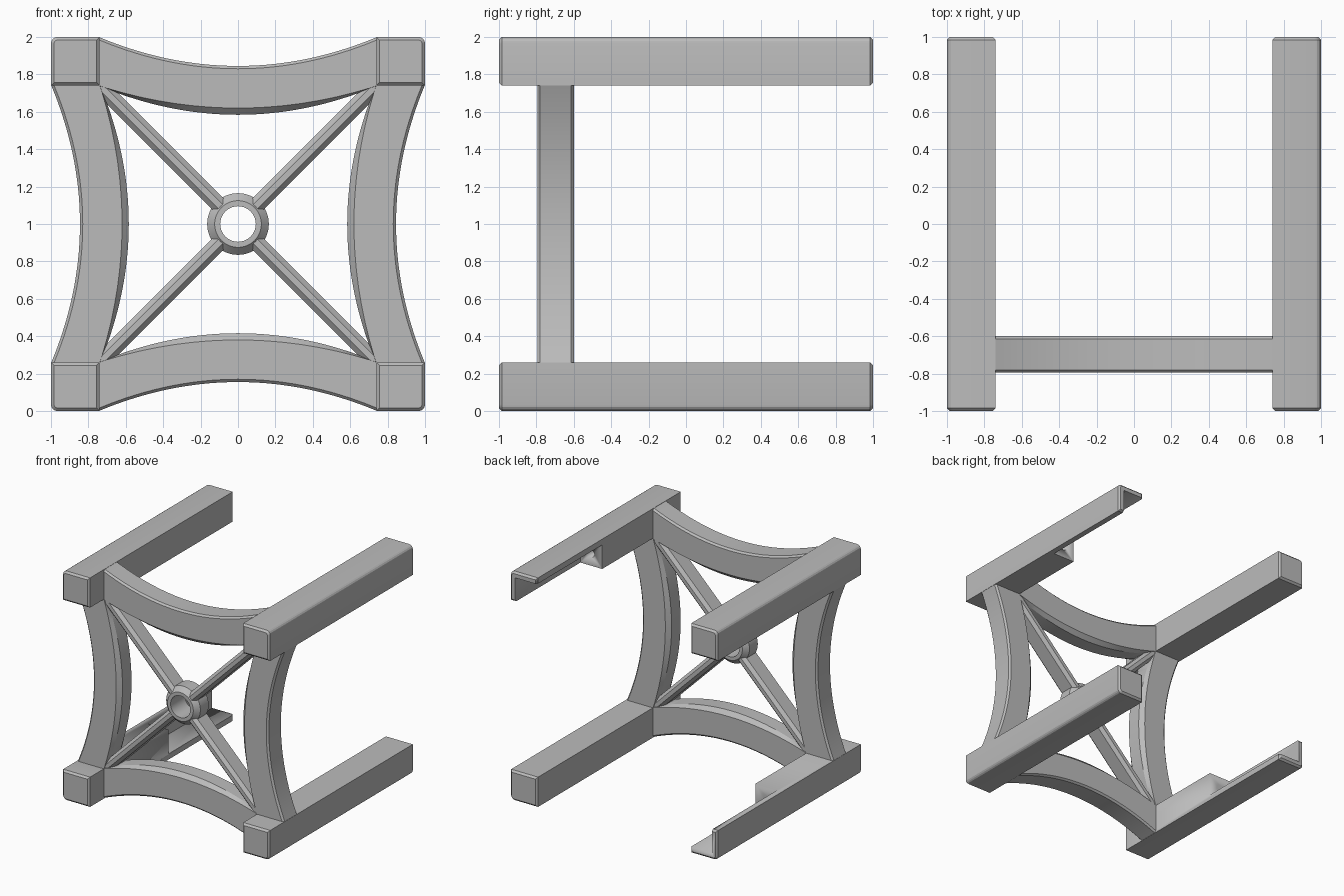
import bpy, bmesh, math
from mathutils import Matrix, Vector

cube = bpy.data.objects.get("Cube")
if cube:
    bpy.data.objects.remove(cube, do_unlink=True)

grey = bpy.data.materials.new("plain_grey")
grey.use_nodes = True
grey.diffuse_color = (0.5, 0.5, 0.5, 1)
grey.node_tree.nodes["Principled BSDF"].inputs["Base Color"].default_value = (0.5, 0.5, 0.5, 1)

FRONT, BACK = -0.795, -0.6     # depth of the end frame
INNER = 0.74                   # inner side of the posts
MID = (FRONT + BACK) / 2


def finish(bm, name):
    """Turn a bmesh into a grey object with sharp edges kept."""
    bmesh.ops.recalc_face_normals(bm, faces=bm.faces)
    mesh = bpy.data.meshes.new(name)
    bm.to_mesh(mesh)
    bm.free()
    obj = bpy.data.objects.new(name, mesh)
    bpy.context.collection.objects.link(obj)
    mesh.materials.append(grey)
    bpy.ops.object.select_all(action='DESELECT')
    obj.select_set(True)
    bpy.context.view_layer.objects.active = obj
    bpy.ops.object.shade_smooth_by_angle(angle=math.radians(20))
    return obj


def loft(sections, closed=False):
    """Skin a row of equal cross-sections, capping the ends unless closed."""
    bm = bmesh.new()
    rings = [[bm.verts.new(p) for p in s] for s in sections]
    pairs = list(zip(rings, rings[1:]))
    if closed:
        pairs.append((rings[-1], rings[0]))
    else:
        bm.faces.new(rings[0])
        bm.faces.new(rings[-1])
    for a, b in pairs:
        for i in range(len(a)):
            j = (i + 1) % len(a)
            bm.faces.new((a[i], a[j], b[j], b[i]))
    return bm


def box(bm, lo, hi):
    lo, hi = Vector(lo), Vector(hi)
    m = Matrix.Translation((lo + hi) / 2) @ Matrix.Diagonal((*(hi - lo), 1))
    return bmesh.ops.create_cube(bm, size=1, matrix=m)["verts"]


def cutter(bm, name):
    obj = finish(bm, name)
    obj.hide_render = True
    obj.hide_set(True)
    return obj


# Corner posts: solid at the front, an open angle section at the back
def post(name, sx, sz):
    bm = bmesh.new()
    box(bm, (INNER, -1, INNER), (1, 1, 1))
    outer = [e for e in bm.edges if all(v.co.x > 0.9 and v.co.z > 0.9 for v in e.verts)]
    bmesh.ops.bevel(bm, geom=outer, offset=0.035, segments=4, profile=0.5, affect='EDGES')
    ends = [e for e in bm.edges if abs(e.verts[0].co.y - e.verts[1].co.y) < 0.1]
    bmesh.ops.bevel(bm, geom=ends, offset=0.016, segments=1, affect='EDGES')
    place = Matrix.Translation((0, 0, 1)) @ Matrix.Diagonal((sx, 1, sz, 1))
    notch = bmesh.new()
    box(notch, (0.6, 0.1, 0.6), (0.95, 1.2, 0.95))
    hole = bmesh.new()
    bmesh.ops.create_cone(hole, cap_ends=True, segments=20, radius1=0.03, radius2=0.03, depth=0.3,
                          matrix=Matrix.Translation((0.845, 0.1, 0.845)) @ Matrix.Rotation(math.pi / 2, 4, 'X'))
    for b in (bm, notch, hole):
        b.transform(place)
    obj = finish(bm, name)
    for b, label in ((notch, "_notch_cutter"), (hole, "_hole_cutter")):
        mod = obj.modifiers.new(label, 'BOOLEAN')
        mod.solver = 'EXACT'
        tool = cutter(b, name + label)
        mod.object = tool
        bpy.context.view_layer.objects.active = obj
        bpy.ops.object.modifier_apply(modifier=mod.name)
        bpy.data.objects.remove(tool, do_unlink=True)


for sx, side in ((1, "left"), (-1, "right")):
    for sz, level in ((1, "upper"), (-1, "lower")):
        post(f"{level}_{side}_post", sx, sz)


# Curved beams between the posts, bowed towards the middle
def beam_section(t):
    bow = 1 - t * t
    top = 1 - 0.155 * bow
    low = INNER - 0.12 * bow
    ridge = INNER - 0.155 * bow - 0.001
    c, d = 0.015, 0.035
    profile = ((FRONT, top - c), (FRONT + c, top), (BACK - c, top), (BACK, top - c),
               (BACK, low), (BACK - d, ridge), (FRONT + d, ridge), (FRONT, low))
    return [(t * (INNER + 0.005), y, z) for y, z in profile]


for i, name in enumerate(("upper_beam", "right_beam", "lower_beam", "left_beam")):
    bm = loft([beam_section(k / 20 - 1) for k in range(41)])
    bm.transform(Matrix.Translation((0, 0, 1)) @ Matrix.Rotation(-i * math.pi / 2, 4, 'Y'))
    finish(bm, name)

# Diagonal spokes with chamfered edges
half, flat, depth = 0.042, 0.016, 0.09
spoke = [(sx * x, MID + sy * y) for sx, sy, pts in
         ((1, 1, ((half, depth - 0.026), (flat, depth))), (-1, 1, ((flat, depth), (half, depth - 0.026))),
          (-1, -1, ((half, depth - 0.026), (flat, depth))), (1, -1, ((flat, depth), (half, depth - 0.026))))
         for x, y in pts]
for i, name in enumerate(("upper_left", "lower_left", "lower_right", "upper_right")):
    bm = loft([[(x, y, r) for x, y in spoke] for r in (0.115, INNER * math.sqrt(2) + 0.02)])
    bm.transform(Matrix.Translation((0, 0, 1)) @ Matrix.Rotation(math.pi / 4 + i * math.pi / 2, 4, 'Y'))
    finish(bm, name + "_spoke")

# Central hub ring
hub = ((0.095, FRONT), (0.125, FRONT), (0.165, FRONT + 0.04),
       (0.165, BACK - 0.04), (0.125, BACK), (0.095, BACK))
turns = [k * math.tau / 48 for k in range(48)]
finish(loft([[(r * math.cos(a), y, 1 + r * math.sin(a)) for r, y in hub] for a in turns], True), "hub_ring")
